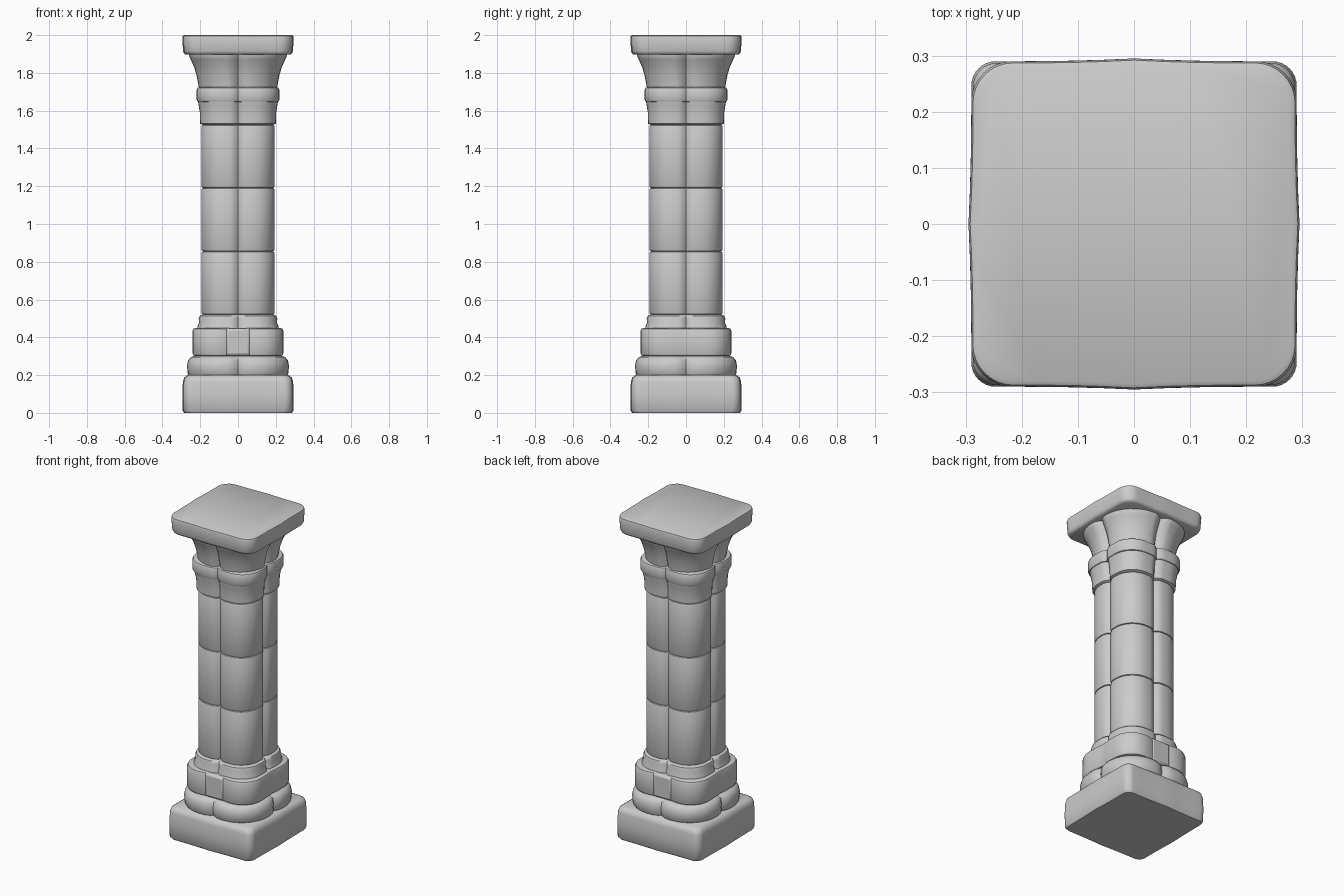
import bpy, bmesh, math

cube = bpy.data.objects.get("Cube")
if cube:
    bpy.data.objects.remove(cube, do_unlink=True)

stone = bpy.data.materials.new("grey_stone")
stone.use_nodes = True
GREY = (0.6, 0.6, 0.6, 1)
stone.diffuse_color = GREY
stone.node_tree.nodes["Principled BSDF"].inputs["Base Color"].default_value = GREY


def section(w, round_ratio, side_notch, front_notch, notch_width):
    """Rounded square whose sides dip (or bulge) at the middle."""
    r = w * round_ratio
    n = min(notch_width, w - r)
    steps = (0, 0.3, 0.65, 1)
    q = [(w - side_notch * (1 - t) ** 2, n * t) for t in steps]
    for i in range(9):
        a = math.pi / 2 * i / 8
        q.append((w - r + r * math.cos(a), w - r + r * math.sin(a)))
    q += [(n * t, w - front_notch * (1 - t) ** 2) for t in reversed(steps)]
    pts = []
    for sx, sy in ((1, 1), (-1, 1), (-1, -1), (1, -1)):
        part = q if sx * sy > 0 else q[::-1]
        pts += [(sx * x, sy * y) for x, y in part[:-1]]
    return pts


def finish(obj):
    obj.data.materials.append(stone)
    bpy.ops.object.select_all(action='DESELECT')
    obj.select_set(True)
    bpy.context.view_layer.objects.active = obj
    bpy.ops.object.shade_smooth_by_angle(angle=math.radians(40))


def course(name, rings, round_ratio, side_notch=0.02, front_notch=0.02, width=0.04):
    """Loft one stone course through (height, half width) rings."""
    bm = bmesh.new()
    loops = []
    for z, w in rings:
        pts = section(w, round_ratio, side_notch, front_notch, width)
        loops.append([bm.verts.new((x, y, z)) for x, y in pts])
    count = len(loops[0])
    for low, high in zip(loops, loops[1:]):
        for i in range(count):
            j = (i + 1) % count
            bm.faces.new((low[i], low[j], high[j], high[i]))
    bm.faces.new(loops[0][::-1])
    bm.faces.new(loops[-1])
    bmesh.ops.remove_doubles(bm, verts=bm.verts, dist=0.00005)
    bmesh.ops.recalc_face_normals(bm, faces=bm.faces)
    mesh = bpy.data.meshes.new(name)
    bm.to_mesh(mesh)
    bm.free()
    obj = bpy.data.objects.new(name, mesh)
    bpy.context.collection.objects.link(obj)
    finish(obj)


def worn(z0, z1, w, e=0.014):
    """Straight block rings with softened upper and lower edges."""
    return [(z0, w - e), (z0 + e * 0.3, w - e * 0.3), (z0 + e, w),
            (z1 - e, w), (z1 - e * 0.3, w - e * 0.3), (z1, w - e)]


# Square plinth with a softened top
course("plinth", [(0, 0.28), (0.012, 0.288), (0.09, 0.29), (0.165, 0.287),
                  (0.187, 0.28), (0.2, 0.262)], 0.15, -0.005, -0.005, 0.2)

# Stepped base
course("base_lower_step", [(0.195, 0.258), (0.21, 0.267), (0.25, 0.27),
                           (0.278, 0.264), (0.295, 0.25), (0.3, 0.235)], 0.68, 0.025, 0.025, 0.06)
course("base_upper_step", worn(0.3, 0.45, 0.24, 0.016), 0.5, 0.006, 0.04, 0.1)
for side, label in ((-1, "front"), (1, "back")):
    bpy.ops.mesh.primitive_cube_add(size=1, location=(0, side * 0.2, 0.375))
    block = bpy.context.object
    block.name = label + "_base_block"
    block.scale = (0.13, 0.076, 0.146)
    bpy.ops.object.transform_apply(location=False, rotation=False, scale=True)
    bevel = block.modifiers.new("worn_edges", 'BEVEL')
    bevel.width = 0.014
    bevel.segments = 2
    finish(block)
course("base_ring", [(0.445, 0.215), (0.46, 0.214), (0.475, 0.207), (0.5, 0.208),
                     (0.513, 0.203), (0.52, 0.19)], 0.6)

# Clover-shaped shaft drums
drum_height = 0.335
for i in range(3):
    z = 0.52 + i * drum_height
    course("shaft_drum_%d" % (i + 1), worn(z, z + drum_height, 0.194, 0.01), 0.62, 0.024, 0.024, 0.045)

# Capital: neck, ring and flared bell
course("capital_neck", [(1.525, 0.186), (1.532, 0.2), (1.55, 0.201), (1.59, 0.202),
                        (1.62, 0.207), (1.65, 0.212)], 0.58, 0.024, 0.024, 0.045)
course("capital_ring", worn(1.645, 1.725, 0.219, 0.014), 0.56, 0.02, 0.02, 0.045)
course("capital_bell", [(1.72, 0.207), (1.75, 0.212), (1.79, 0.22), (1.83, 0.232),
                        (1.87, 0.25), (1.885, 0.258), (1.905, 0.26)], 0.76, 0.03, 0.03, 0.055)

# Square top slab
course("top_slab", [(1.897, 0.272), (1.903, 0.281), (1.915, 0.286), (1.95, 0.288),
                    (1.985, 0.29), (1.996, 0.287), (2, 0.28)], 0.25, -0.005, -0.005, 0.18)
